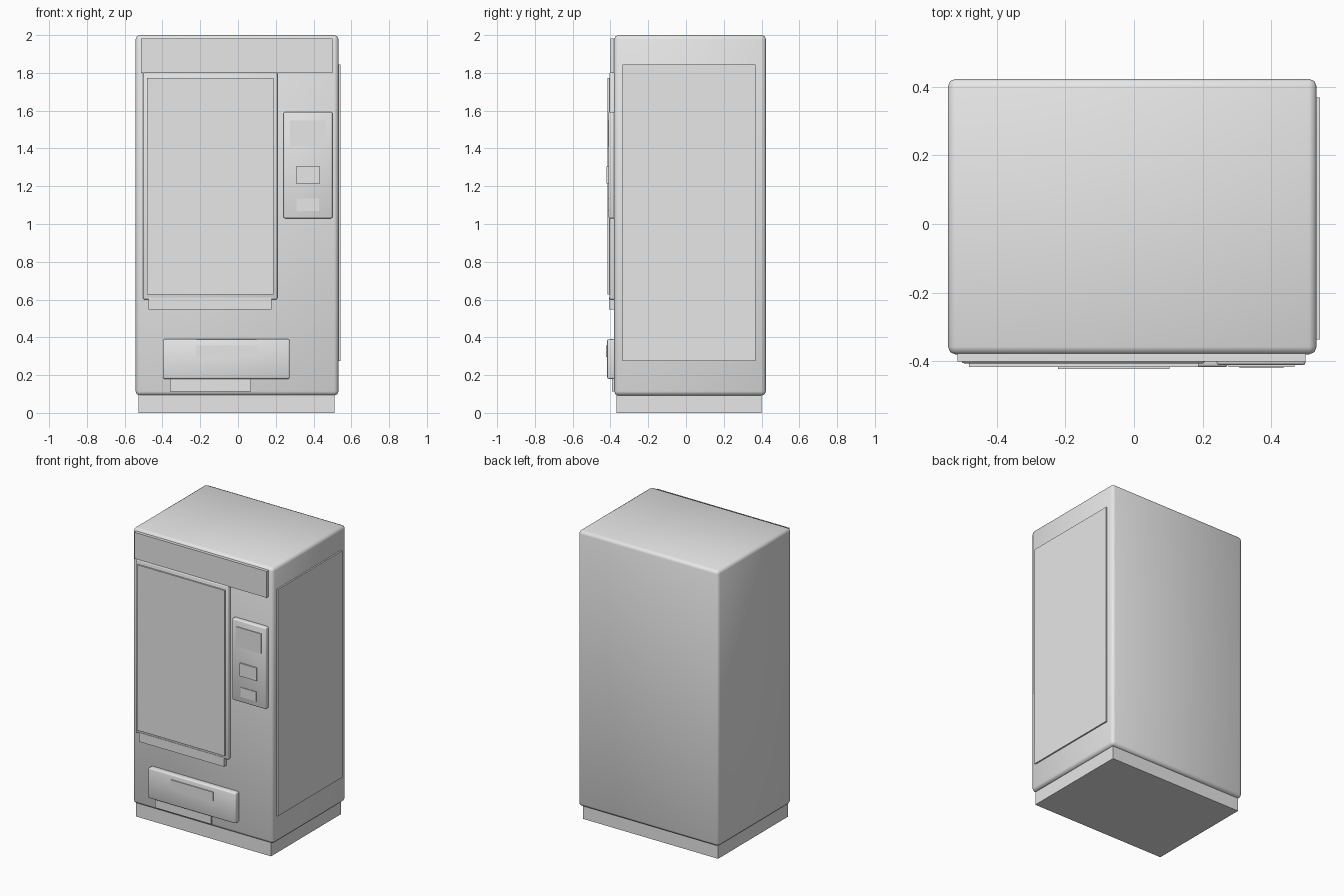
import bpy
import math

if "Cube" in bpy.data.objects:
    bpy.data.objects.remove(bpy.data.objects["Cube"])

grey = bpy.data.materials.new("light grey")
grey.diffuse_color = (0.8, 0.8, 0.8, 1.0)
grey.use_nodes = True
grey.node_tree.nodes["Principled BSDF"].inputs["Base Color"].default_value = grey.diffuse_color


def box(name, x, y, z, bevel=0.0, segments=2):
    """Box from (min, max) ranges, optionally with rounded edges."""
    bpy.ops.mesh.primitive_cube_add(
        size=1, location=[(r[0] + r[1]) / 2 for r in (x, y, z)])
    ob = bpy.context.object
    ob.name = name
    ob.scale = [r[1] - r[0] for r in (x, y, z)]
    bpy.ops.object.transform_apply(location=False, rotation=False, scale=True)
    ob.data.materials.append(grey)
    if bevel:
        mod = ob.modifiers.new("rounded edges", 'BEVEL')
        mod.width = bevel
        mod.segments = segments
        bpy.ops.object.modifier_apply(modifier=mod.name)
        bpy.ops.object.shade_smooth_by_angle(angle=math.radians(60))
    return ob


FRONT = -0.38   # front face of the cabinet


def front(name, x, z, y_out, bevel=0.0, y_in=FRONT + 0.01):
    """Part that stands out from the cabinet front."""
    return box(name, x, (y_out, y_in), z, bevel)


# cabinet and plinth
box("cabinet", (-0.542, 0.532), (FRONT, 0.423), (0.092, 2.0), 0.022)
box("plinth", (-0.526, 0.51), (-0.367, 0.40), (0.0, 0.1))

# raised panel on the right side only
box("side_panel", (0.522, 0.542), (-0.336, 0.368), (0.275, 1.845))

# header and display window
front("header_panel", (-0.514, 0.50), (1.80, 1.983), -0.40)
front("window_frame", (-0.503, 0.208), (0.60, 1.803), -0.406, 0.008)
front("window_glass", (-0.481, 0.188), (0.627, 1.773), -0.416, y_in=-0.40)
front("window_sill", (-0.473, 0.177), (0.547, 0.61), -0.408)

# control panel with screen, keypad and coin slot
front("control_panel", (0.241, 0.50), (1.03, 1.593), -0.411, 0.008)
front("screen", (0.275, 0.467), (1.41, 1.547), -0.416, y_in=-0.405)
front("keypad", (0.307, 0.435), (1.214, 1.304), -0.42, y_in=-0.405)
front("coin_slot", (0.31, 0.43), (1.07, 1.135), -0.415, y_in=-0.405)

# delivery flap, its handle and lower kick plate
front("delivery_flap", (-0.397, 0.273), (0.18, 0.39), -0.417, 0.008)
front("flap_handle", (-0.222, 0.103), (0.295, 0.357), -0.423, y_in=-0.41)
front("kick_plate", (-0.36, 0.068), (0.114, 0.19), -0.392)
